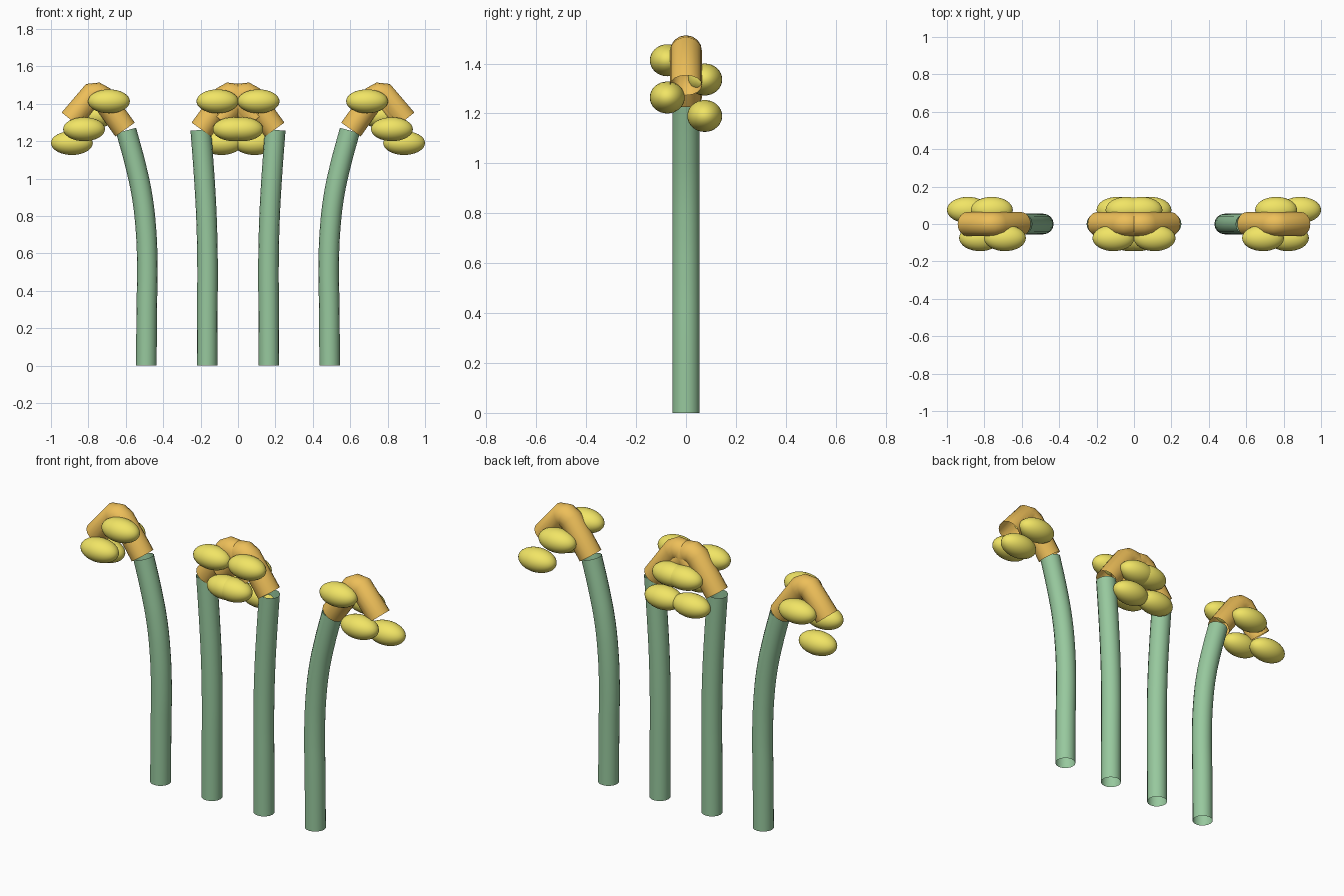
import bpy

if "Cube" in bpy.data.objects:
    bpy.data.objects.remove(bpy.data.objects["Cube"])


def material(name, color):
    m = bpy.data.materials.new(name)
    m.diffuse_color = color
    m.use_nodes = True
    m.node_tree.nodes["Principled BSDF"].inputs["Base Color"].default_value = m.diffuse_color
    return m


GREEN = material("stem_green", (0.31, 0.58, 0.34, 1))
ORANGE = material("bloom_orange", (0.85, 0.52, 0.10, 1))
YELLOW = material("petal_yellow", (0.88, 0.78, 0.13, 1))


def tube(name, pts, radius, mat, smooth_path):
    """Open round tube swept along (x, z) points in the y = 0 plane."""
    cu = bpy.data.curves.new(name, 'CURVE')
    cu.dimensions = '3D'
    cu.bevel_depth = radius
    cu.bevel_resolution = 6
    cu.resolution_u = 5
    if smooth_path:
        sp = cu.splines.new('BEZIER')
        sp.bezier_points.add(len(pts) - 1)
        for p, (x, z) in zip(sp.bezier_points, pts):
            p.co = (x, 0, z)
            p.handle_left_type = p.handle_right_type = 'AUTO'
    else:
        sp = cu.splines.new('POLY')
        sp.points.add(len(pts) - 1)
        for p, (x, z) in zip(sp.points, pts):
            p.co = (x, 0, z, 1)
    sp.use_smooth = True
    cu.materials.append(mat)
    ob = bpy.data.objects.new(name, cu)
    bpy.context.collection.objects.link(ob)


def petal(name, loc):
    bpy.ops.mesh.primitive_uv_sphere_add(segments=32, ring_count=16, radius=1, location=loc)
    ob = bpy.context.object
    ob.name = name
    ob.scale = (0.112, 0.07, 0.064)
    ob.data.materials.append(YELLOW)
    bpy.ops.object.shade_smooth()


# Shapes for the left-hand side, as x, z
OUTER_STEM = [(-.49, 0), (-.488, .3), (-.485, .55), (-.494, .75),
              (-.515, .92), (-.55, 1.08), (-.598, 1.257)]
INNER_STEM = [(.165, 0), (.164, .3), (.163, .55), (.169, .8), (.18, 1.0), (.199, 1.26)]
HOOK = [(-.604, 1.262), (-.727, 1.435), (-.755, 1.451), (-.783, 1.449), (-.893, 1.313)]
PETALS = [(-.69, -.075, 1.413), (-.823, -.075, 1.264),
          (-.76, .075, 1.336), (-.888, .075, 1.19)]

# Each flower: stem path, offset of its head, mirror sign
for side, s in (("left", 1), ("right", -1)):
    for kind, stem, dx in (("outer", OUTER_STEM, 0), ("inner", INNER_STEM, 0.80)):
        label = f"{side}_{kind}"
        tube("stem_" + label, [(s * x, z) for x, z in stem], 0.055, GREEN, True)
        tube("bloom_hook_" + label, [(s * (x + dx), z) for x, z in HOOK], 0.064, ORANGE, False)
        for i, (x, y, z) in enumerate(PETALS):
            petal(f"petal_{label}_{i + 1}", (s * (x + dx), y, z))
